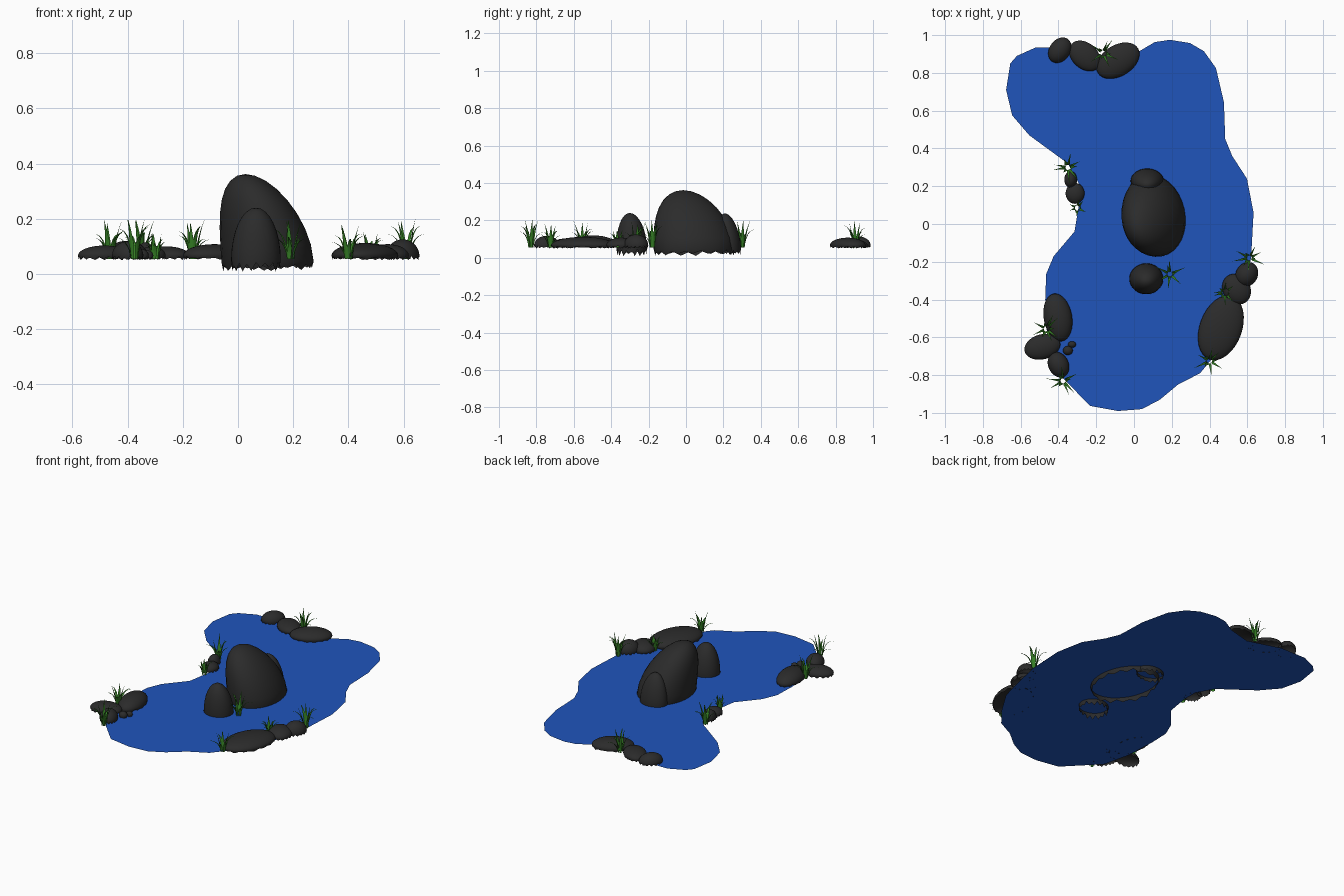
import bpy, math, random
from mathutils import Vector, Matrix

if "Cube" in bpy.data.objects:
    bpy.data.objects.remove(bpy.data.objects["Cube"])

random.seed(4)
WATER_Z = 0.055


def material(name, rgb):
    m = bpy.data.materials.new(name)
    m.diffuse_color = (*rgb, 1)
    m.use_nodes = True
    m.node_tree.nodes["Principled BSDF"].inputs["Base Color"].default_value = m.diffuse_color
    return m


STONE = material("dark_stone", (0.024, 0.024, 0.024))
WATER = material("blue_water", (0.014, 0.09, 0.50))
GREEN = material("grass_green", (0.035, 0.21, 0.018))


def add_mesh(name, verts, faces, mat, smooth=True):
    me = bpy.data.meshes.new(name)
    me.from_pydata(verts, [], faces)
    me.materials.append(mat)
    me.polygons.foreach_set("use_smooth", [smooth] * len(me.polygons))
    ob = bpy.data.objects.new(name, me)
    bpy.context.collection.objects.link(ob)
    return ob


# Water surface: one flat sheet with a winding shoreline
shore = [(-.52, .935), (-.62, .89), (-.655, .85), (-.677, .71), (-.645, .575),
         (-.555, .47), (-.35, .32), (-.29, .21), (-.29, .11), (-.315, -.04),
         (-.425, -.17), (-.465, -.265), (-.47, -.40), (-.46, -.60), (-.42, -.77),
         (-.233, -.963), (-.085, -.99), (.042, -.98), (.137, -.93), (.233, -.85),
         (.35, -.79), (.44, -.68), (.54, -.52), (.58, -.36), (.62, -.18),
         (.633, .06), (.598, .24), (.52, .36), (.483, .45), (.476, .645),
         (.434, .825), (.37, .915), (.296, .958), (.19, .975), (.11, .963),
         (.02, .91), (-.13, .87), (-.34, .935)]
add_mesh("water_surface", [(x, y, WATER_Z) for x, y in shore],
         [list(range(len(shore)))], WATER, False)


# Rock: leaning half-ellipsoid, open underneath, with a ragged lower rim
def rock(name, x, y, rx, ry, turn, top, z0=0.066, lean=(0, 0), tooth=0.016):
    seg, rings = 32, 8
    rot = Matrix.Rotation(math.radians(turn), 2)
    verts, faces = [], []
    for r in range(-1, rings):
        t = max(r, 0) / rings * math.pi / 2
        f = math.sin(t)
        for s in range(seg):
            a = 2 * math.pi * s / seg
            k = math.cos(t) * (0.96 if r < 0 else 1)
            p = rot @ Vector((rx * k * math.cos(a), ry * k * math.sin(a)))
            z = z0 + (top - z0) * f
            if r < 0:
                z -= tooth * (random.uniform(.6, 1) if s % 2 else random.uniform(.1, .5))
            verts.append((x + p.x + lean[0] * f ** 1.5,
                          y + p.y + lean[1] * f ** 1.5, z))
    for r in range(rings):
        for s in range(seg):
            n = (s + 1) % seg
            faces.append((r * seg + s, r * seg + n, (r + 1) * seg + n, (r + 1) * seg + s))
    verts.append((x + lean[0], y + lean[1], top))
    faces += [(rings * seg + s, rings * seg + (s + 1) % seg, len(verts) - 1)
              for s in range(seg)]
    return add_mesh(name, verts, faces, STONE)


# Three tall rocks in the middle of the pond
rock("centre_boulder", .107, .045, .165, .22, 12, .362, .045, (-.08, -.06), .036)
rock("centre_back_rock", .07, .228, .088, .066, 0, .238, .05, (0, -.02), .036)
rock("centre_front_rock", .065, -.29, .09, .082, 0, .24, .05, (0, -.01), .042)

# Low bank rocks: x, y, half sizes, turn, top height
banks = {
    "back": [(-.393, .92, .055, .073, -35, .115), (-.26, .89, .095, .068, -42, .10),
             (-.085, .865, .125, .082, 32, .108)],
    "left": [(-.335, .235, .034, .045, 0, .115), (-.312, .162, .05, .055, 0, .10)],
    "front_left": [(-.403, -.495, .075, .128, 10, .12), (-.485, -.65, .097, .066, 15, .103),
                   (-.40, -.745, .054, .07, 25, .118), (-.35, -.67, .026, .024, 0, .09),
                   (-.328, -.638, .021, .017, 0, .085)],
    "right": [(.46, -.55, .112, .178, -20, .112), (.543, -.345, .072, .085, 35, .108),
              (.597, -.267, .058, .068, -30, .125)],
}
for side, rocks in banks.items():
    for i, spec in enumerate(rocks, 1):
        rock(f"{side}_bank_rock_{i}", *spec)


# Grass tuft: upright broad blades in the middle, thin drooping ones around
def tuft(name, x, y, height, spread):
    verts, faces = [], []
    count, steps = 9, 6
    for b in range(count):
        a = 2 * math.pi * b / count + random.uniform(-.3, .3)
        upright = b % 3 == 0
        h = height * (random.uniform(.88, 1) if upright else random.uniform(.45, .8))
        reach = spread * (random.uniform(.2, .5) if upright else random.uniform(.7, 1))
        w = .009 if upright else .006
        out = Vector((math.cos(a), math.sin(a), 0))
        side = Vector((-out.y, out.x, 0))
        base = Vector((x, y, WATER_Z)) + out * .012
        first = len(verts)
        for i in range(steps):
            t = i / steps
            c = base + out * reach * t ** 1.8
            c.z += h * (t if upright else math.sin(t * 1.75))
            k = w * (.6 + 1.6 * t) if t < .35 else w * 1.8 * (1 - t)
            fold = out * k * .5
            verts += [c - side * k, c + fold, c + side * k]
        tip = base + out * reach
        tip.z += h * (1 if upright else math.sin(1.75))
        verts.append(tip)
        for i in range(steps - 1):
            for j in (0, 1):
                p = first + 3 * i + j
                faces.append((p, p + 1, p + 4, p + 3))
        p, q = first + 3 * (steps - 1), len(verts) - 1
        faces += [(p, p + 1, q), (p + 1, p + 2, q)]
    add_mesh(name, verts, faces, GREEN)


tufts = [(-.165, .905, .15, .08), (-.35, .30, .15, .08), (-.30, .085, .10, .04),
         (-.465, -.555, .15, .08), (-.375, -.83, .165, .08), (.19, -.265, .145, .08),
         (.40, -.725, .13, .08), (.48, -.365, .10, .06), (.61, -.18, .15, .085)]
for i, spec in enumerate(tufts, 1):
    tuft(f"grass_tuft_{i}", *spec)
